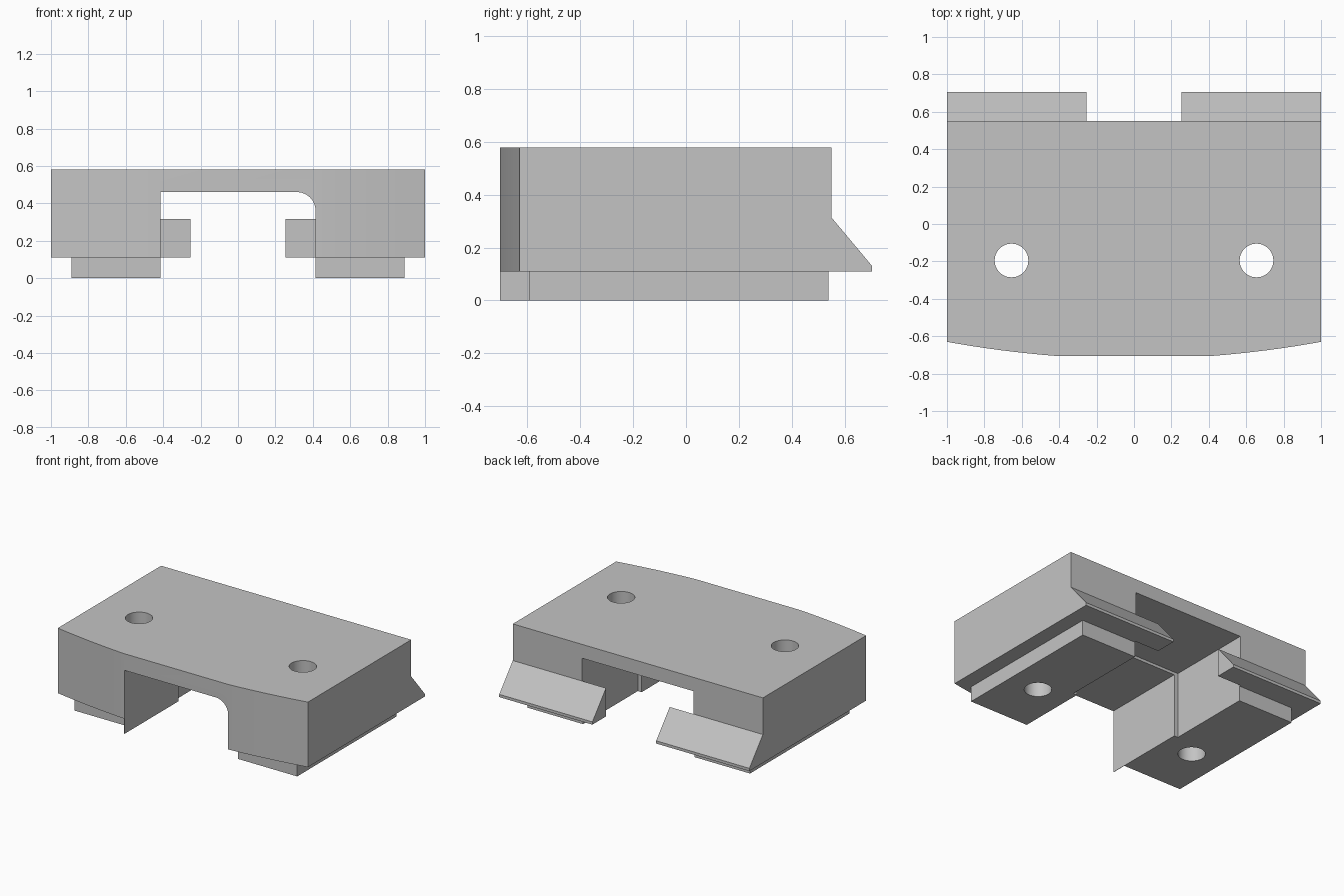
import bpy
import bmesh
from math import pi, sin, cos, radians
from mathutils import Vector

if "Cube" in bpy.data.objects:
    bpy.data.objects.remove(bpy.data.objects["Cube"])

GREY = (0.55, 0.55, 0.55, 1)
grey = bpy.data.materials.new("plain_grey")
grey.use_nodes = True
grey.diffuse_color = GREY
grey.node_tree.nodes["Principled BSDF"].inputs["Base Color"].default_value = GREY


def prism(name, points, axis, start, end):
    """Extrude a 2D outline along x (y,z), y (x,z) or z (x,y)."""
    place = {"x": lambda a, b, t: (t, a, b),
             "y": lambda a, b, t: (a, t, b),
             "z": lambda a, b, t: (a, b, t)}[axis]
    bm = bmesh.new()
    face = bm.faces.new([bm.verts.new(place(a, b, start)) for a, b in points])
    grown = bmesh.ops.extrude_face_region(bm, geom=[face])["geom"]
    moved = [v for v in grown if isinstance(v, bmesh.types.BMVert)]
    bmesh.ops.translate(bm, verts=moved, vec=Vector(place(0, 0, end - start)))
    bmesh.ops.recalc_face_normals(bm, faces=bm.faces)
    mesh = bpy.data.meshes.new(name)
    bm.to_mesh(mesh)
    bm.free()
    mesh.materials.append(grey)
    obj = bpy.data.objects.new(name, mesh)
    bpy.context.collection.objects.link(obj)
    return obj


def rect(a0, a1, b0, b1):
    return [(a0, b0), (a1, b0), (a1, b1), (a0, b1)]


def activate(obj):
    bpy.ops.object.select_all(action="DESELECT")
    obj.select_set(True)
    bpy.context.view_layer.objects.active = obj


def cut(obj, cutters):
    activate(obj)
    for cutter in cutters:
        mod = obj.modifiers.new("cut", "BOOLEAN")
        mod.operation = "DIFFERENCE"
        mod.solver = "EXACT"
        mod.object = cutter
        bpy.ops.object.modifier_apply(modifier=mod.name)


# Main block, with a front edge that sweeps back towards each side
sweep = []
for i in range(9):
    t = i / 8
    sweep.append((0.42 + 0.58 * t, -0.705 + 0.045 * t + 0.03 * t * t))
outline = [(-x, y) for x, y in reversed(sweep)] + sweep + [(1, 0.55), (-1, 0.55)]
body = prism("body", outline, "z", 0.11, 0.58)

# Cutters: channel with one rounded corner, wider rear channel, bolt holes
inner, ceiling, radius = 0.415, 0.46, 0.1
arc = [(inner - radius + radius * cos(i * pi / 24),
        ceiling - radius + radius * sin(i * pi / 24)) for i in range(13)]
channel = prism("channel_cutter",
                [(-inner, -0.1), (inner, -0.1)] + arc + [(-inner, ceiling)],
                "y", -1, 1)
rear_channel = prism("rear_channel_cutter", rect(-0.445, 0.445, -0.2, 0.48),
                     "y", -0.085, 1.1)
holes = []
for side in (-1, 1):
    ring = [(side * 0.655 + 0.09 * cos(i * pi / 24),
             -0.195 + 0.09 * sin(i * pi / 24)) for i in range(48)]
    holes.append(prism("hole_cutter", ring, "z", -0.3, 1))
cutters = [channel, rear_channel] + holes
for c in cutters:
    c.hide_render = True

cut(body, cutters)
parts = [body]

# Foot pads and sloped rear hooks on both sides
hook_profile = [(0.55, 0.11), (0.705, 0.11), (0.705, 0.13), (0.55, 0.315)]
for side, label in ((1, "left"), (-1, "right")):
    x0, x1 = sorted((side * inner, side * 0.89))
    pad = prism(label + "_foot_pad", rect(x0, x1, -0.595, 0.54), "z", 0, 0.11)
    cut(pad, [rear_channel] + holes)
    x0, x1 = sorted((side * 0.255, side))
    hook = prism(label + "_rear_hook", hook_profile, "x", x0, x1)
    parts += [pad, hook]

# Thin fin that carries the right channel wall down to the ground
parts.append(prism("channel_fin", rect(-0.705, -0.59, 0, 0.11), "x",
                   -inner - 0.002, -inner))

for c in cutters:
    bpy.data.objects.remove(c)

# Smooth the holes and rounded corner, keep edges sharp
for part in parts:
    activate(part)
    bpy.ops.object.shade_smooth_by_angle(angle=radians(20))
